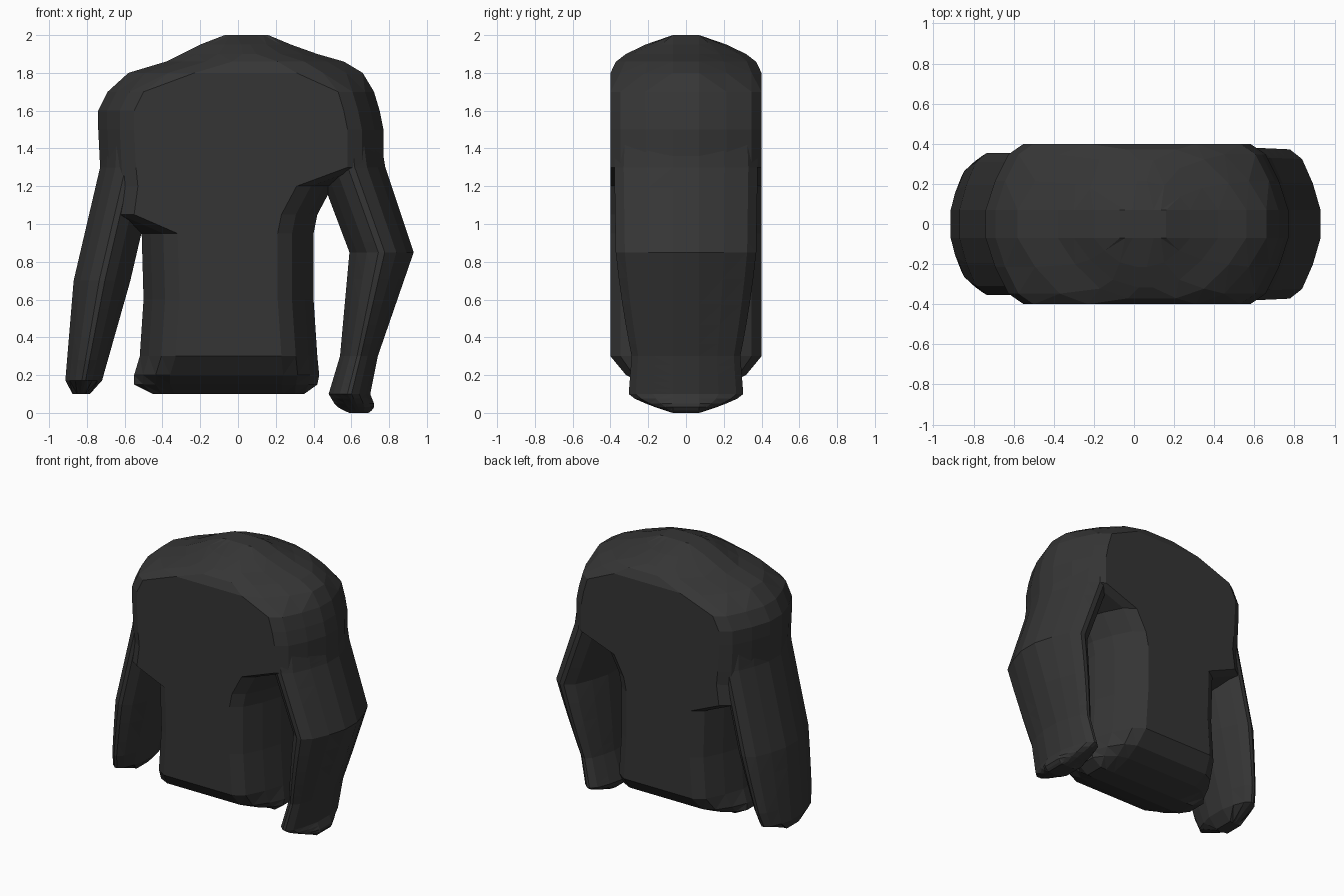
import bpy
import bmesh

default_cube = bpy.data.objects.get("Cube")
if default_cube:
    bpy.data.objects.remove(default_cube, do_unlink=True)

# One charcoal cloth colour for the whole garment
SHADE = 0.036
charcoal = (SHADE, SHADE, SHADE, 1)
cloth = bpy.data.materials.new("charcoal_cloth")
cloth.use_nodes = True
cloth.diffuse_color = charcoal
shader = cloth.node_tree.nodes["Principled BSDF"]
shader.inputs["Base Color"].default_value = charcoal
shader.inputs["Roughness"].default_value = 0.9

RIM = 0.07            # half width of the band along the outer edge
HALF_DEPTH = 0.4      # the flat front and back panels lie this far out


def puff(share):
    """Rounded rise from an edge, level once share reaches one."""
    share = max(0, min(1, share))
    return 1 - (1 - share) ** 2


def puffed_depth(distance, rounding=0.2):
    return RIM + (HALF_DEPTH - RIM) * puff(distance / rounding)


def lerp(start, end, share):
    return start + (end - start) * share


def section(z, low, high, inset, depth):
    """Closed slice: rounded sides joined by a flat front and back."""
    inset = min(inset, (high - low) * 0.45)
    rise = [(inset * run, lerp(RIM, depth, puff(run)))
            for run in (0, 0.25, 0.6, 1)]
    back = [(low + dx, y) for dx, y in rise]
    back += [(high - dx, y) for dx, y in reversed(rise)]
    front = [(x, -y) for x, y in reversed(back)]
    return [(x, y, z) for x, y in back + front]


def loft(name, sections):
    """Skin a stack of slices, bottom to top, and close both ends."""
    bm = bmesh.new()
    rings = [[bm.verts.new(point) for point in ring] for ring in sections]
    for below, above in zip(rings, rings[1:]):
        for i in range(len(below)):
            bm.faces.new((below[i - 1], below[i], above[i], above[i - 1]))
    bm.faces.new(rings[0])
    bm.faces.new(rings[-1])
    bmesh.ops.remove_doubles(bm, verts=bm.verts, dist=0.001)
    bmesh.ops.triangulate(bm, faces=[f for f in bm.faces if len(f.verts) == 4])
    bmesh.ops.recalc_face_normals(bm, faces=bm.faces)
    mesh = bpy.data.meshes.new(name)
    bm.to_mesh(mesh)
    bm.free()
    mesh.materials.append(cloth)
    bpy.context.collection.objects.link(bpy.data.objects.new(name, mesh))


def torso(name, outline):
    """Thick slab that thins toward the hem and the neckline."""
    hem, neck = outline[0][0], outline[-1][0]
    sections = []
    for z, low, high in outline:
        inset = 0.35 if z > 1.75 else 0.19      # shoulders slope more gently
        depth = puffed_depth(min(z - hem, neck - z))
        sections.append(section(z, low, high, inset, depth))
    loft(name, sections)


def sleeve(name, *joints):
    """Ridged tube through joints given as height, centre, half width."""
    cuff = joints[0][0]
    rows = []
    for start, end in zip(joints, joints[1:]):
        for share in (0, 0.12, 0.3, 0.5, 0.75):
            rows.append([lerp(a, b, share) for a, b in zip(start, end)])
    rows.append(joints[-1])
    sections = []
    for z, centre, half in rows:
        half *= puff((z - cuff) / RIM + 0.3)    # rounded cuff
        depth = min(puffed_depth(half, 0.24), puffed_depth(z - cuff))
        sections.append(section(z, centre - half, centre + half, half, depth))
    loft(name, sections)


# Torso outline: height, right edge, left edge
torso("torso", [
    (0.1, -0.45, 0.35),
    (0.15, -0.55, 0.42),
    (0.2, -0.55, 0.43),
    (0.3, -0.52, 0.42),
    (0.6, -0.5, 0.4),
    (0.95, -0.51, 0.4),
    (1.05, -0.74, 0.42),
    (1.2, -0.72, 0.5),
    (1.3, -0.73, 0.77),
    (1.5, -0.74, 0.77),
    (1.6, -0.74, 0.75),
    (1.7, -0.69, 0.72),
    (1.8, -0.58, 0.66),
    (1.86, -0.38, 0.56),
    (1.9, -0.3, 0.42),
    (1.95, -0.2, 0.28),
    (2, -0.07, 0.16),
])

# Sleeves run from cuff through elbow to shoulder
sleeve("right_sleeve", (0.1, -0.83, 0.09), (0.7, -0.72, 0.15),
       (1.3, -0.58, 0.15), (1.6, -0.57, 0.14))
sleeve("left_sleeve", (0, 0.64, 0.1), (0.1, 0.59, 0.11), (0.3, 0.64, 0.1),
       (0.85, 0.76, 0.17), (1.3, 0.6, 0.18), (1.6, 0.57, 0.16))
